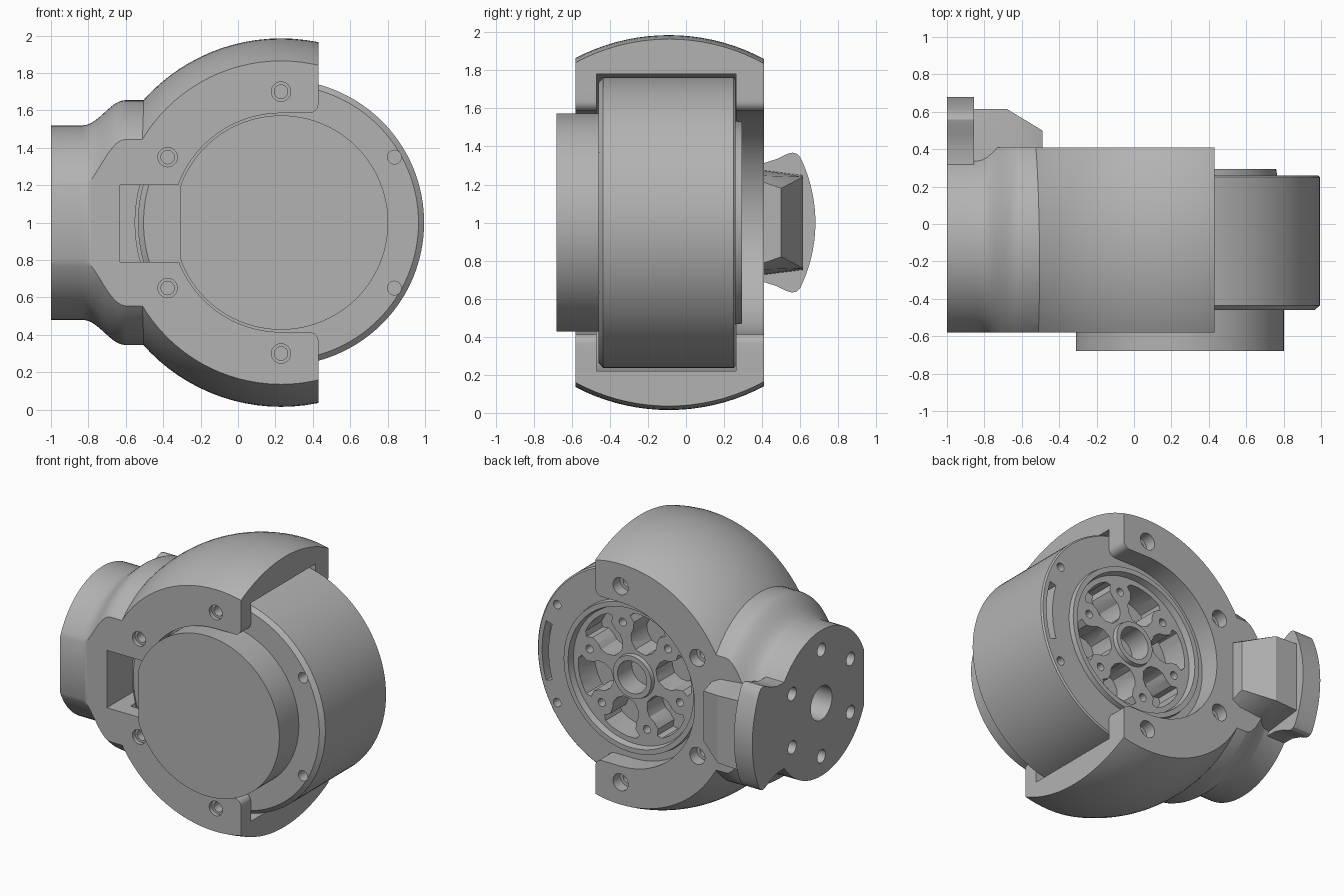
import bpy, bmesh
from math import sin, cos, radians, sqrt, pi
from mathutils import Vector

if "Cube" in bpy.data.objects:
    bpy.data.objects.remove(bpy.data.objects["Cube"])

grey = bpy.data.materials.new("machined grey")
grey.use_nodes = True
COLOUR = (0.45, 0.45, 0.45, 1)
grey.diffuse_color = COLOUR
grey.node_tree.nodes["Principled BSDF"].inputs["Base Color"].default_value = COLOUR

MX, MZ = 0.23, 1.0      # motor axis, running along y
NY = -0.1               # neck axis, running along x


def finish(bm, name):
    bmesh.ops.recalc_face_normals(bm, faces=bm.faces)
    mesh = bpy.data.meshes.new(name)
    bm.to_mesh(mesh)
    bm.free()
    mesh.materials.append(grey)
    obj = bpy.data.objects.new(name, mesh)
    bpy.context.collection.objects.link(obj)
    return obj


def arc(cx, cy, r, a0, a1, n):
    """Points on an arc, angles in degrees."""
    angles = [radians(a0 + (a1 - a0) * i / n) for i in range(n + 1)]
    return [(cx + r * cos(a), cy + r * sin(a)) for a in angles]


def prism(name, pts, axis, lo, hi):
    """Extrude an outline along x (points are y, z) or y (points are x, z)."""
    place = (lambda p, t: (t, p[0], p[1])) if axis == "x" else (lambda p, t: (p[0], t, p[1]))
    bm = bmesh.new()
    low = [bm.verts.new(place(p, lo)) for p in pts]
    high = [bm.verts.new(place(p, hi)) for p in pts]
    bm.faces.new(low)
    bm.faces.new(high)
    for i in range(len(pts)):
        j = (i + 1) % len(pts)
        bm.faces.new((low[i], low[j], high[j], high[i]))
    return finish(bm, name)


def cylinder(axis, a, b, r, lo, hi, n=24):
    return prism("cutter", arc(a, b, r, 0, 360, n)[:-1], axis, lo, hi)


def box(a0, a1, lo, hi, b0, b1):
    return prism("cutter", [(a0, b0), (a1, b0), (a1, b1), (a0, b1)], "y", lo, hi)


def lathe(name, profile, axis, centre, steps=96):
    """Turn a profile of (radius, distance along axis) about x or y."""
    bm = bmesh.new()
    vs = []
    for r, t in profile:
        off = (t, 0, r) if axis == "x" else (0, t, r)
        vs.append(bm.verts.new(Vector(centre) + Vector(off)))
    edges = [bm.edges.new(pair) for pair in zip(vs, vs[1:])]
    bmesh.ops.spin(bm, geom=vs + edges, cent=centre, steps=steps, angle=2 * pi,
                   axis=(1, 0, 0) if axis == "x" else (0, 1, 0))
    bmesh.ops.remove_doubles(bm, verts=bm.verts, dist=0.0001)
    return finish(bm, name)


def combine(obj, operation, others):
    """Apply booleans to obj and discard the helper objects."""
    for other in others:
        other.hide_render = True
        mod = obj.modifiers.new("cut", "BOOLEAN")
        mod.operation, mod.object, mod.solver = operation, other, "EXACT"
    dg = bpy.context.evaluated_depsgraph_get()
    dg.update()
    mesh = bpy.data.meshes.new_from_object(obj.evaluated_get(dg))
    obj.modifiers.clear()
    obj.data = mesh
    for other in others:
        bpy.data.objects.remove(other)


def around(r, degrees):
    return MX + r * cos(radians(degrees)), MZ + r * sin(radians(degrees))


# Housing: barrel shell turned about the motor axis
ys = [-0.65 + 1.13 * i / 20 for i in range(21)]
shell = [(sqrt(1.06 ** 2 - (y + 0.09) ** 2) - 0.075, y) for y in ys]
housing = lathe("housing", [(0, ys[0])] + shell + [(0, ys[-1])], "y", (MX, 0, MZ))

# Neck: stepped collar leading to the mounting face
blend = [(0.5875 + 0.0675 * sin(pi * (i / 10 - 0.5)), -0.83 + 0.023 * i) for i in range(11)]
neck = lathe("neck", [(0, -1.05), (0.52, -1.05)] + blend + [(0.655, -0.50), (0, -0.50)],
             "x", (0, NY, MZ))
combine(housing, "UNION", [neck])
combine(housing, "INTERSECT", [box(-1.3, 1.5, -0.58, 0.41, -0.2, 2.2)])

# Foot: flared plate and tapered block on the back of the neck
upper = [(0.40, 1.31), (0.48, 1.335), (0.53, 1.36), (0.56, 1.368), (0.585, 1.36)]
plate = ([(0, 1.3)] + upper + arc(NY, MZ, 0.78, 26, -26, 20)
         + [(y, 2 - z) for y, z in reversed(upper)] + [(0, 0.7)])
foot = prism("foot", plate, "x", -1.05, -0.855)
bm = bmesh.new()
for x, y, h in [(-0.9, 0.3, 0.29), (-0.9, 0.615, 0.25), (-0.68, 0.615, 0.24),
                (-0.49, 0.5, 0.18), (-0.49, 0.3, 0.25)]:
    for side in (-1, 1):
        bm.verts.new((x, y, MZ + side * h))
bmesh.ops.convex_hull(bm, input=bm.verts)
combine(housing, "UNION", [foot, finish(bm, "foot_block")])
combine(housing, "INTERSECT", [box(-1, 0.43, -1, 1, -0.2, 2.2)])

# Motor cavity, and front and back openings with rounded lips
cavity = arc(MX, MZ, 0.78, 90, 270, 64) + [(1.2, 0.22), (1.2, 1.78)]
opening = (arc(MX, MZ, 0.585, 90, 270, 64) + arc(0.38, 0.365, 0.05, 90, 0, 6)
           + [(0.43, 0.3), (0.7, 0.3), (0.7, 1.7), (0.43, 1.7)]
           + arc(0.38, 1.635, 0.05, 0, -90, 6))
cuts = [prism("cutter", cavity, "y", -0.47, 0.262),
        prism("cutter", opening, "y", -0.8, -0.4),
        prism("cutter", opening, "y", 0.2, 0.43),
        box(-0.63, -0.25, -0.8, 0.1, 0.79, 1.2)]

# Screw holes with counterbores
for angle in (90, 150, 210, 270):
    x, z = around(0.70, angle)
    cuts += [cylinder("y", x, z, 0.052, -0.7, -0.55), cylinder("y", x, z, 0.036, -0.7, -0.4),
             cylinder("y", x, z, 0.06, 0.33, 0.7), cylinder("y", x, z, 0.036, 0.2, 0.7)]

# Mounting face: cable bore and bolt circle
cuts.append(cylinder("x", NY, MZ, 0.12, -1.2, -0.6, 32))
for k in range(6):
    a = radians(90 + 60 * k)
    cuts.append(cylinder("x", NY + 0.38 * cos(a), MZ + 0.38 * sin(a), 0.047, -1.2, -0.85))
combine(housing, "DIFFERENCE", cuts)

# Motor: drum with raised rear ring, recessed web and hub
motor = lathe("motor", [(0, -0.46), (0.735, -0.46), (0.765, -0.435), (0.765, 0.25),
                        (0.755, 0.26), (0.535, 0.26), (0.53, 0.295), (0.495, 0.295),
                        (0.485, 0.25), (0.155, 0.25), (0.15, 0.28), (0.115, 0.28),
                        (0.115, 0.12), (0, 0.12)], "y", (MX, 0, MZ), 128)
cuts = []
for k in range(6):
    mid = 45 + 60 * k
    outline = [around(r, mid + a) for r, a in
               [(0.19, -13), (0.18, 0), (0.19, 13), (0.24, 21), (0.29, 21), (0.33, 17),
                (0.38, 16), (0.42, 20), (0.445, 16), (0.45, 8), (0.45, 0), (0.45, -8),
                (0.445, -16), (0.42, -20), (0.38, -16), (0.33, -17), (0.29, -21),
                (0.24, -21)]]
    cuts.append(prism("cutter", outline, "y", 0.07, 0.4))
    cuts.append(cylinder("y", *around(0.37, mid - 30), 0.028, 0.15, 0.4))
    x, z = around(0.70, 30 + 60 * k)
    cuts += [cylinder("y", x, z, 0.037, -0.6, -0.33), cylinder("y", x, z, 0.03, 0.15, 0.4)]
slot = arc(MX, MZ, 0.725, -17, 17, 16) + arc(MX, MZ, 0.675, 17, -17, 16)
cuts.append(prism("cutter", slot, "y", 0.18, 0.4))
combine(motor, "DIFFERENCE", cuts)

# Front cap: disc with one flat side
cap_outline = [(max(x, -0.31), z) for x, z in arc(MX, MZ, 0.573, 0, 360, 96)[:-1]]
cap = prism("front_cap", cap_outline, "y", -0.68, -0.455)

bpy.ops.object.select_all(action="DESELECT")
for obj in (housing, motor, cap):
    obj.select_set(True)
bpy.context.view_layer.objects.active = housing
bpy.ops.object.shade_smooth_by_angle(angle=radians(30))
